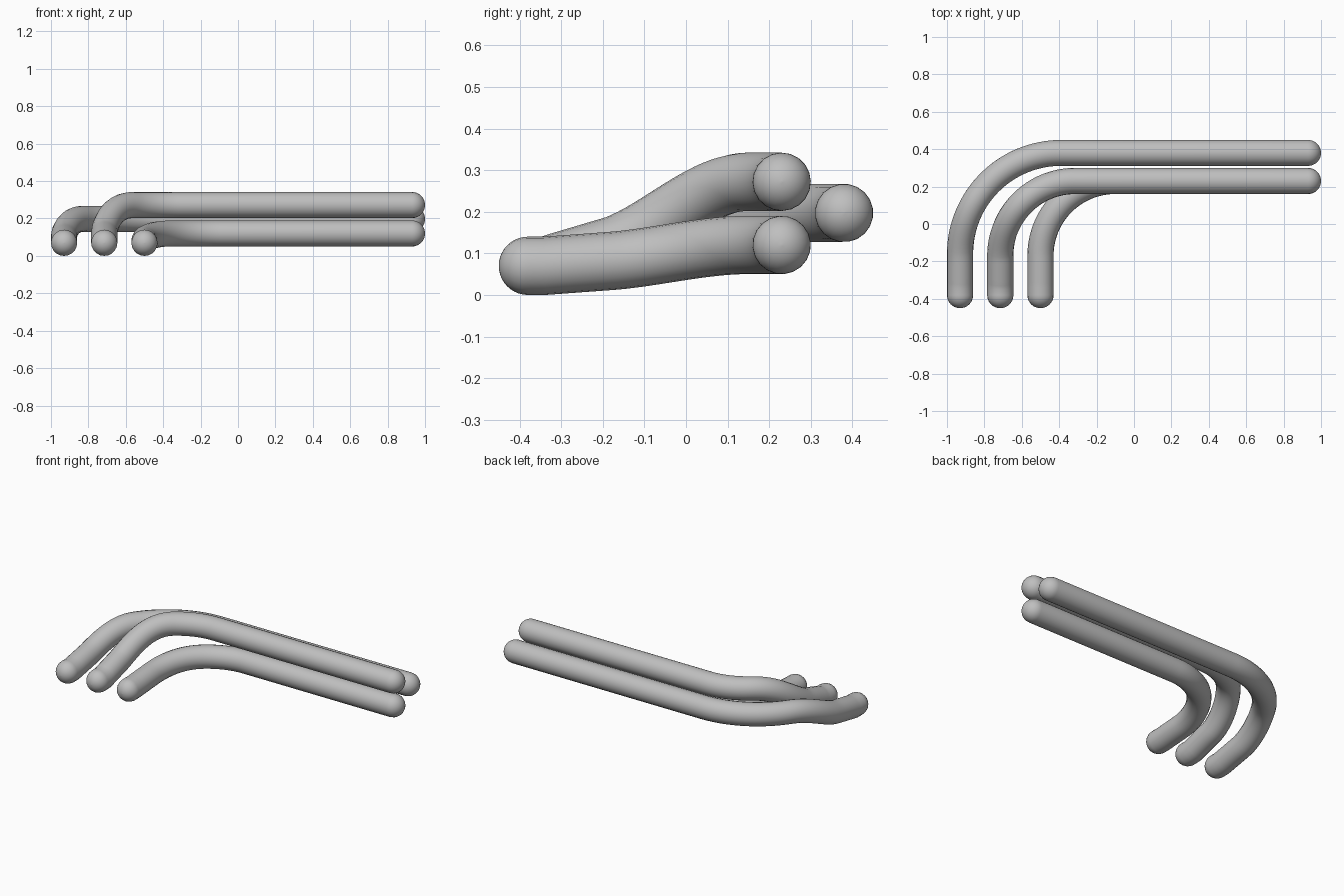
import bpy
from math import sin, cos, pi

if "Cube" in bpy.data.objects:
    bpy.data.objects.remove(bpy.data.objects["Cube"], do_unlink=True)

R = 0.07            # tube radius
END_X = 0.93        # centre of the far round ends
FRONT_Y = -0.38     # centre of the front round ends
FRONT_Z = 0.07

grey = bpy.data.materials.new("plain grey")
grey.use_nodes = True
colour = (0.52, 0.52, 0.52, 1)
grey.diffuse_color = colour
grey.node_tree.nodes["Principled BSDF"].inputs["Base Color"].default_value = colour


def rise(y):
    """Share of the climb reached at depth y: gentle ramp, then an easing curve."""
    if y <= -0.34:
        return 0.0
    if y <= -0.17:
        return 0.25 * (y + 0.34) / 0.17
    v = min((y + 0.17) / 0.32, 1)
    return 0.25 + 0.75 * (0.8 * (v - 2 * v**2 + v**3) + 3 * v**2 - 2 * v**3)


def tube(name, x, back_y, back_z, bend):
    # Plan path: straight front leg, quarter bend, long straight run
    start_y = back_y - bend
    plan = [(x, FRONT_Y), (x, -0.34)]
    plan += [(x, -0.34 + (start_y + 0.34) * i / 6) for i in range(1, 6)]
    for i in range(33):
        a = pi / 2 * i / 32
        plan.append((x + bend * (1 - cos(a)), start_y + bend * sin(a)))
    plan.append((END_X, back_y))
    path = [(px, py, FRONT_Z + (back_z - FRONT_Z) * rise(py), 1) for px, py in plan]

    # Round ends: the radius shrinks along a quarter circle
    angles = [pi / 2 * i / 10 for i in range(1, 10)] + [pi / 2 * 0.985]
    front = [(x, FRONT_Y - R * sin(a), FRONT_Z, cos(a)) for a in reversed(angles)]
    back = [(END_X + R * sin(a), back_y, back_z, cos(a)) for a in angles]
    path = front + path + back

    curve = bpy.data.curves.new(name, "CURVE")
    curve.dimensions = "3D"
    curve.bevel_depth = R
    curve.bevel_resolution = 8
    curve.use_fill_caps = True
    spline = curve.splines.new("POLY")
    spline.points.add(len(path) - 1)
    for point, (px, py, pz, radius) in zip(spline.points, path):
        point.co = (px, py, pz, 1)
        point.radius = radius
    curve.materials.append(grey)

    obj = bpy.data.objects.new(name, curve)
    bpy.context.collection.objects.link(obj)
    bpy.ops.object.select_all(action="DESELECT")
    obj.select_set(True)
    bpy.context.view_layer.objects.active = obj
    bpy.ops.object.convert(target="MESH")
    bpy.ops.object.shade_smooth()


tube("outer_tube", -0.93, 0.38, 0.197, 0.54)
tube("upper_tube", -0.715, 0.23, 0.272, 0.40)
tube("lower_tube", -0.50, 0.23, 0.12, 0.40)
